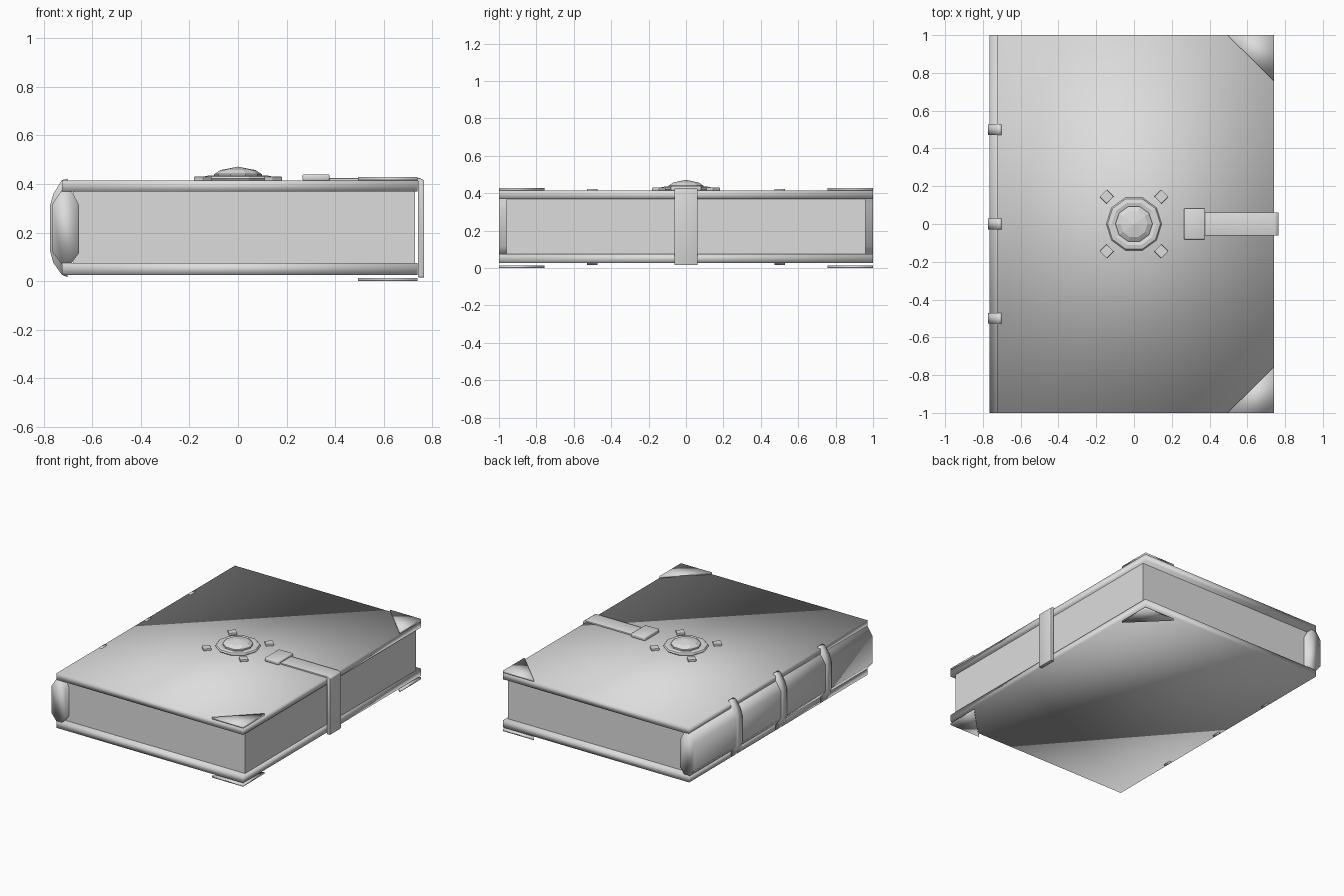
import bpy, bmesh, math

if "Cube" in bpy.data.objects:
    bpy.data.objects.remove(bpy.data.objects["Cube"])

# the whole model is one plain grey
GREY = bpy.data.materials.new("plain_grey")
GREY.diffuse_color = (0.72, 0.72, 0.72, 1)
GREY.use_nodes = True
GREY.node_tree.nodes["Principled BSDF"].inputs["Base Color"].default_value = GREY.diffuse_color


def finish(name, bm, bevel=0, smooth=None):
    bmesh.ops.recalc_face_normals(bm, faces=bm.faces)
    if bevel:
        bmesh.ops.bevel(bm, geom=bm.edges[:], offset=bevel, segments=2,
                        profile=0.5, affect='EDGES')
    me = bpy.data.meshes.new(name)
    bm.to_mesh(me)
    bm.free()
    me.materials.append(GREY)
    ob = bpy.data.objects.new(name, me)
    bpy.context.collection.objects.link(ob)
    if smooth:
        bpy.ops.object.select_all(action='DESELECT')
        ob.select_set(True)
        bpy.context.view_layer.objects.active = ob
        bpy.ops.object.shade_smooth_by_angle(angle=math.radians(smooth))
    return ob


def box(name, x, y, z, bevel=0, smooth=None):
    bm = bmesh.new()
    bmesh.ops.create_cube(bm, size=1)
    for v in bm.verts:
        v.co = [(a + b) / 2 + c * (b - a) for (a, b), c in zip((x, y, z), v.co)]
    return finish(name, bm, bevel, smooth)


def prism(name, pts, lo, hi, axis='z', bevel=0, smooth=None):
    """Extrude a 2D outline: (x, y) along z, or (x, z) along y."""
    bm = bmesh.new()
    place = (lambda a, b, h: (a, b, h)) if axis == 'z' else (lambda a, b, h: (a, h, b))
    f = bm.faces.new([bm.verts.new(place(a, b, lo)) for a, b in pts])
    ext = bmesh.ops.extrude_face_region(bm, geom=[f])
    bmesh.ops.translate(bm, vec=place(0, 0, hi - lo),
                        verts=[v for v in ext['geom'] if isinstance(v, bmesh.types.BMVert)])
    if not any(len(f.verts) == len(pts) and f.normal.length for f in bm.faces):
        bm.normal_update()
    return finish(name, bm, bevel, smooth)


def lathe(name, profile, sides):
    """Faceted turning; a radius of zero makes a tip."""
    bm = bmesh.new()
    rings = []
    for r, z in profile:
        if r == 0:
            rings.append([bm.verts.new((0, 0, z))] * sides)
        else:
            rings.append([bm.verts.new((r * math.cos(2 * math.pi * i / sides),
                                        r * math.sin(2 * math.pi * i / sides), z))
                          for i in range(sides)])
    for a, b in zip(rings, rings[1:]):
        for i in range(sides):
            j = (i + 1) % sides
            bm.faces.new(list(dict.fromkeys((a[i], a[j], b[j], b[i]))))
    return finish(name, bm)


# softly shaded covers and flat page block
box("front_cover", (-0.725, 0.74), (-1, 1), (0.368, 0.415), smooth=180)
box("back_cover", (-0.725, 0.74), (-1, 1), (0.026, 0.075), smooth=180)
box("page_block", (-0.68, 0.728), (-0.96, 0.96), (0.07, 0.372))

# rounded spine
prism("spine", [(-0.765, 0.12), (-0.765, 0.315), (-0.725, 0.375), (-0.685, 0.37),
                (-0.655, 0.315), (-0.655, 0.115), (-0.685, 0.075), (-0.725, 0.07)],
      -1, 1, 'y', smooth=180)

# raised spine bands
for i, y in enumerate((-0.5, 0, 0.5)):
    prism(f"spine_band_{i + 1}",
          [(-0.702, 0.422), (-0.725, 0.416), (-0.76, 0.36), (-0.773, 0.315),
           (-0.773, 0.12), (-0.76, 0.075), (-0.725, 0.026), (-0.702, 0.016)],
          y - 0.028, y + 0.028, 'y', smooth=180)

# corner plates on both covers
for s, side in ((-1, "lower"), (1, "upper")):
    tri = [(0.74, s * 1.0), (0.495, s * 1.0), (0.74, s * 0.757)]
    prism(f"front_corner_{side}", tri, 0.414, 0.428, smooth=180)
    prism(f"back_corner_{side}", tri, 0.0, 0.013, smooth=180)

# clasp strap folded over the fore edge, and its buckle
prism("clasp_strap", [(0.33, 0.413), (0.33, 0.424), (0.75, 0.424), (0.766, 0.414),
                      (0.766, 0.015), (0.741, 0.015), (0.741, 0.413)],
      -0.062, 0.062, 'y', bevel=0.003, smooth=40)
box("clasp_buckle", (0.265, 0.377), (-0.082, 0.082), (0.413, 0.439), 0.006, 50)

# medallion with faceted gem
lathe("medallion_ring", [(0.09, 0.413), (0.14, 0.413), (0.147, 0.422), (0.14, 0.431),
                         (0.118, 0.435), (0.09, 0.428), (0.09, 0.413)], 10)
lathe("centre_gem", [(0, 0.413), (0.098, 0.413), (0.098, 0.44), (0.072, 0.457),
                     (0, 0.471)], 10)

# four diamond studs
for i in range(4):
    cx, cy = (0.145 * (1 if i % 2 else -1), 0.145 * (1 if i > 1 else -1))
    r = 0.038
    prism(f"stud_{i + 1}", [(cx + r, cy), (cx, cy + r), (cx - r, cy), (cx, cy - r)],
          0.413, 0.43, bevel=0.004)
